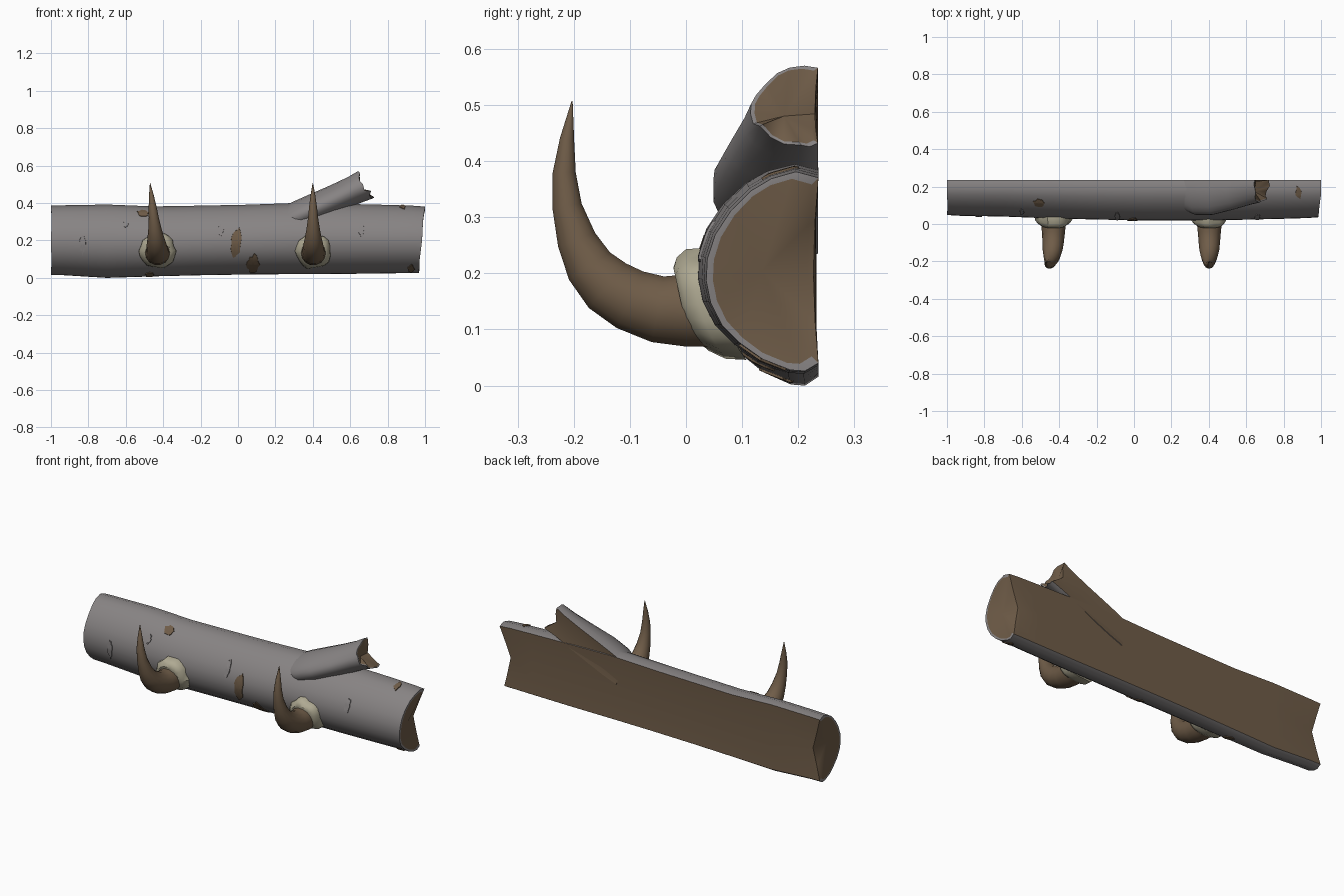
import bpy, bmesh, math, random
from mathutils import Vector

if "Cube" in bpy.data.objects:
    bpy.data.objects.remove(bpy.data.objects["Cube"])
random.seed(4)


def mat(name, c):
    m = bpy.data.materials.new(name)
    m.diffuse_color = (*c, 1)
    m.use_nodes = True
    m.node_tree.nodes["Principled BSDF"].inputs["Base Color"].default_value = m.diffuse_color
    return m


BARK = mat("grey bark", (0.245, 0.23, 0.23))
WOOD = mat("bare wood brown", (0.16, 0.108, 0.065))
CREAM = mat("pale collar", (0.43, 0.40, 0.29))
BACK = 0.236


def finish(name, bm, mats, angle=38):
    bmesh.ops.recalc_face_normals(bm, faces=bm.faces)
    me = bpy.data.meshes.new(name)
    bm.to_mesh(me)
    bm.free()
    for m in mats:
        me.materials.append(m)
    ob = bpy.data.objects.new(name, me)
    bpy.context.collection.objects.link(ob)
    bpy.ops.object.select_all(action='DESELECT')
    ob.select_set(True)
    bpy.context.view_layer.objects.active = ob
    bpy.ops.object.shade_smooth_by_angle(angle=math.radians(angle))
    return ob


# Half-round section: (depth fraction, height fraction), bark first, then the flat back
PROF = [(0, .965), (.2, .995), (.42, .96), (.6, .9), (.78, .8), (.92, .68), (.99, .56), (1, .45),
        (.96, .34), (.86, .23), (.7, .14), (.5, .06), (.25, .005), (.12, 0), (0, .04)]
FLAT = [(.03, .25), (.045, .5), (.03, .75)]
NB = len(PROF)


def half_round(name, stations, place, ends):
    """Stations: (s, bottom, top, depth). ends: two functions of (d, f) giving the end's shift in s."""
    bm = bmesh.new()
    pts = PROF + FLAT
    n = len(pts)

    def ring(st, end=None, inset=0):
        s, lo, hi, dep = st
        out = []
        for i, (d, f) in enumerate(pts):
            ds = end(d, f) if end else 0
            if not end and i >= NB:
                d = 0.02
            y, h = BACK - d * dep, lo + f * (hi - lo)
            if inset:
                cy, ch = BACK - .5 * dep, (lo + hi) / 2
                y, h = cy + (y - cy) * (1 - inset), ch + (h - ch) * (1 - inset * .6)
            out.append(bm.verts.new(place(s + ds, y, h)))
        return out

    a, b = stations[0], stations[-1]
    rings = [ring(a, ends[0], .12), ring(a, ends[0])]
    rings += [ring(s) for s in stations[1:-1]]
    rings += [ring(b, ends[1]), ring(b, ends[1], .12)]
    for r0, r1 in zip(rings, rings[1:]):
        for i in range(n):
            j = (i + 1) % n
            f = bm.faces.new((r0[i], r0[j], r1[j], r1[i]))
            f.material_index = 0 if i < NB - 1 else 1
    for r, st, e in ((rings[0], a, ends[0]), (rings[-1], b, ends[1])):
        c = bm.verts.new(place(st[0] + e(.5, .5), BACK - .5 * st[3], (st[1] + st[2]) / 2))
        for i in range(n):
            bm.faces.new((r[i], r[(i + 1) % n], c)).material_index = 1
    return finish(name, bm, (BARK, WOOD))


# Main log, with dished ends
LOG = [(-1, .015, .388, .188), (-.93, .014, .39, .192), (-.7, 0, .394, .196), (-.45, .008, .384, .206),
       (-.2, .014, .388, .212), (.05, .018, .393, .217), (.3, .02, .402, .217), (.55, .021, .398, .214),
       (.8, .024, .392, .208), (.93, .026, .388, .204), (1, .026, .383, .2)]


def dish(d, f):
    return .05 * max(0, 1 - abs(f - .5) * 2.2) * (1 - d)


half_round("log", LOG, lambda s, y, h: Vector((s, y, h)),
           (dish, lambda d, f: -dish(d, f) - .032 * (1 - f)))

# Broken side branch
AX, UP, A = Vector((.914, 0, .407)), Vector((-.407, 0, .914)), Vector((.27, -.001, .315))


def jag(d, f):
    return -.05 * max(0, 1 - abs(f - .55) * 3.2) * (1.1 - d * .6) + .012 * math.sin(f * 17 + d * 5)


half_round("branch", [(-.03, -.08, .07, .15), (.06, -.085, .075, .186), (.16, -.085, .075, .186),
                      (.28, -.083, .074, .158), (.38, -.078, .076, .132), (.452, -.083, .083, .12)],
           lambda s, y, h: A + AX * s + UP * h + Vector((0, y, 0)), (lambda d, f: 0, jag))


def surf(x, u, lift):
    """Point on the log's bark: u runs along the profile by index."""
    k = next(i for i in range(len(LOG) - 1) if x <= LOG[i + 1][0])
    t = (x - LOG[k][0]) / (LOG[k + 1][0] - LOG[k][0])
    lo, hi, dep = [LOG[k][i] + t * (LOG[k + 1][i] - LOG[k][i]) for i in (1, 2, 3)]
    i = min(int(u), NB - 2)
    w = u - i
    d = PROF[i][0] * (1 - w) + PROF[i + 1][0] * w
    f = PROF[i][1] * (1 - w) + PROF[i + 1][1] * w
    p = Vector((x, BACK - d * dep, lo + f * (hi - lo)))
    n = Vector((0, -d, 2 * (f - .5))).normalized()
    return p + n * lift


def patch(name, x, u, rx, ru, m, lift=.004):
    """Thin ragged plate that follows the bark."""
    bm = bmesh.new()
    n, prev = 18, None
    jit = [random.uniform(.75, 1.15) for _ in range(n)]
    c = bm.verts.new(surf(x, u, lift))
    for q, l in ((.35, lift), (.7, lift), (.97, lift), (1, -.003)):
        r = [bm.verts.new(surf(x + rx * q * jit[i] * math.cos(i * math.tau / n),
                               u + ru * q * jit[i] * math.sin(i * math.tau / n), l)) for i in range(n)]
        for i in range(n):
            j = (i + 1) % n
            bm.faces.new((prev[i], prev[j], r[j], r[i]) if prev else (c, r[i], r[j]))
        prev = r
    finish(name, bm, (m,))


# Patches where the bark has come off, and small raised bark flakes
for i, (x, u, rx, ru) in enumerate([(-.01, 7, .03, 2.0), (.08, 10, .036, 1.5), (-.51, 3, .03, .6),
                                    (.925, 11, .018, .9), (-.47, 11.6, .025, .6), (.88, 1.6, .018, .8)]):
    patch(f"bare_patch_{i + 1}", x, u, rx, ru, WOOD)
for i, (x, u, rx, ru) in enumerate([(-.83, 7, .016, 1.3), (-.09, 5.2, .014, 1), (.66, 5.4, .016, .8),
                                    (-.6, 4.5, .012, .5)]):
    patch(f"bark_flake_{i + 1}", x, u, rx, ru, BARK, .005)

# Horn-shaped hook path: (y, z, radius)
PATH = [(.07, .135, .068), (0, .134, .066), (-.05, .136, .061), (-.1, .153, .057), (-.14, .178, .053),
        (-.172, .213, .045), (-.195, .26, .036), (-.212, .32, .027), (-.217, .38, .021),
        (-.212, .44, .013), (-.203, .507, .001)]


def hook(name, x0, x1):
    bm = bmesh.new()
    n, rings = 14, []
    for k, (y, z, r) in enumerate(PATH):
        p, q = PATH[max(k - 1, 0)], PATH[min(k + 1, len(PATH) - 1)]
        t = Vector((0, q[0] - p[0], q[1] - p[1])).normalized()
        side = Vector((1, 0, 0))
        nrm = side.cross(t)
        c = Vector((x0 + (x1 - x0) * max(0, (z - .13) / .377), y, z))
        rings.append([bm.verts.new(c + side * r * math.cos(a) + nrm * r * math.sin(a))
                      for a in (i * math.tau / n for i in range(n))])
    for r0, r1 in zip(rings, rings[1:]):
        for i in range(n):
            j = (i + 1) % n
            bm.faces.new((r0[i], r0[j], r1[j], r1[i]))
    bm.faces.new(rings[0])
    bm.faces.new(rings[-1])
    finish(name, bm, (WOOD,))


def collar(name, x):
    """Ragged pale ring leaning with the bark around the hook."""
    bm = bmesh.new()
    n, rings = 20, []
    jit = [random.uniform(.93, 1.08) for _ in range(n)]
    for r, out in ((.066, .036), (.08, .026), (.094, .006), (.096, -.03)):
        ring = []
        for i in range(n):
            a = i * math.tau / n
            k = r * (jit[i] if r > .07 else 1)
            dx, dz = k * math.cos(a), k * math.sin(a)
            y = .03 - dz * .22 + (.022 * (dz / .09) ** 2 if dz < 0 else -.002) - out
            ring.append(bm.verts.new((x + dx, y, .144 + dz)))
        rings.append(ring)
    for r0, r1 in zip(rings, rings[1:]):
        for i in range(n):
            j = (i + 1) % n
            bm.faces.new((r0[i], r0[j], r1[j], r1[i]))
    bm.faces.new(rings[0])
    bm.faces.new(rings[-1])
    finish(name, bm, (CREAM,))


for side, x0, x1 in (("left", -.43, -.47), ("right", .403, .4)):
    hook(f"hook_{side}", x0, x1)
    collar(f"collar_{side}", x0)
